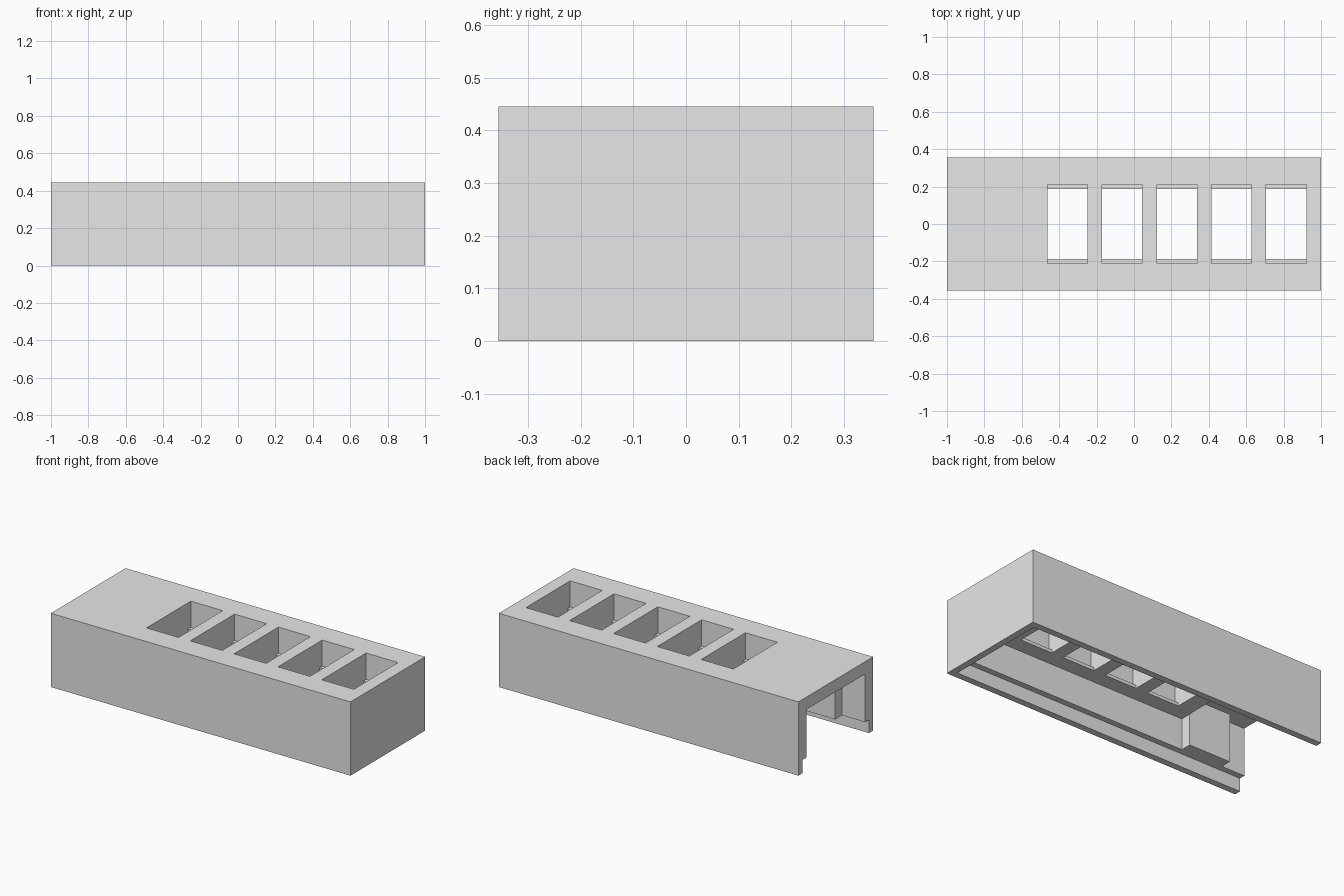
import bpy
import bmesh

cube = bpy.data.objects.get("Cube")
if cube:
    bpy.data.objects.remove(cube, do_unlink=True)

grey = bpy.data.materials.new("plain grey")
grey.use_nodes = True
grey.diffuse_color = (0.8, 0.8, 0.8, 1)
grey.node_tree.nodes["Principled BSDF"].inputs["Base Color"].default_value = (0.8, 0.8, 0.8, 1)


def prism(name, outline, direction):
    """Extrude a closed outline of 3D points along a direction."""
    bm = bmesh.new()
    face = bm.faces.new([bm.verts.new(p) for p in outline])
    swept = bmesh.ops.extrude_face_region(bm, geom=[face])["geom"]
    bmesh.ops.translate(bm, vec=direction,
                        verts=[v for v in swept if isinstance(v, bmesh.types.BMVert)])
    bmesh.ops.recalc_face_normals(bm, faces=bm.faces)
    mesh = bpy.data.meshes.new(name)
    bm.to_mesh(mesh)
    bm.free()
    mesh.materials.append(grey)
    obj = bpy.data.objects.new(name, mesh)
    bpy.context.collection.objects.link(obj)
    return obj


def plan(name, half_outline, z0, z1):
    """Prism from a half plan (x, y) mirrored across y, between two heights."""
    pts = half_outline + [(x, -y) for x, y in reversed(half_outline)]
    return prism(name, [(x, y, z0) for x, y in pts], (0, 0, z1 - z0))


def cut(target, cutter):
    bpy.context.view_layer.objects.active = target
    mod = target.modifiers.new("cut", "BOOLEAN")
    mod.operation = "DIFFERENCE"
    mod.solver = "EXACT"
    mod.object = cutter
    bpy.ops.object.modifier_apply(modifier=mod.name)
    bpy.data.objects.remove(cutter, do_unlink=True)


# Outer block
housing = plan("housing", [(-1, 0.356), (1, 0.356)], 0, 0.445)

# Groove for a sliding base, open at one end
cut(housing, plan("base_groove", [(-1.1, 0.316), (0.96, 0.316)], -0.1, 0.08))

# Open mouth narrowing to a neck, under the thin part of the roof
cut(housing, plan("mouth", [(-1.1, 0.28), (-0.845, 0.28), (-0.845, 0.215), (-0.565, 0.215)],
                  0.04, 0.37))

# Main chamber, under the thick part of the roof
cut(housing, plan("chamber", [(-0.567, 0.28), (0.94, 0.28)], 0.04, 0.268))

# Row of windows, each with a small ledge at both ends
half = [(0.186, 0.2), (0.186, 0.287), (0.211, 0.287), (0.211, 0.6)]
profile = half + [(-y, z) for y, z in reversed(half)]
for i in range(5):
    x = -0.463 + i * 0.2925
    cut(housing, prism("window", [(x, y, z) for y, z in profile], (0.214, 0, 0)))
